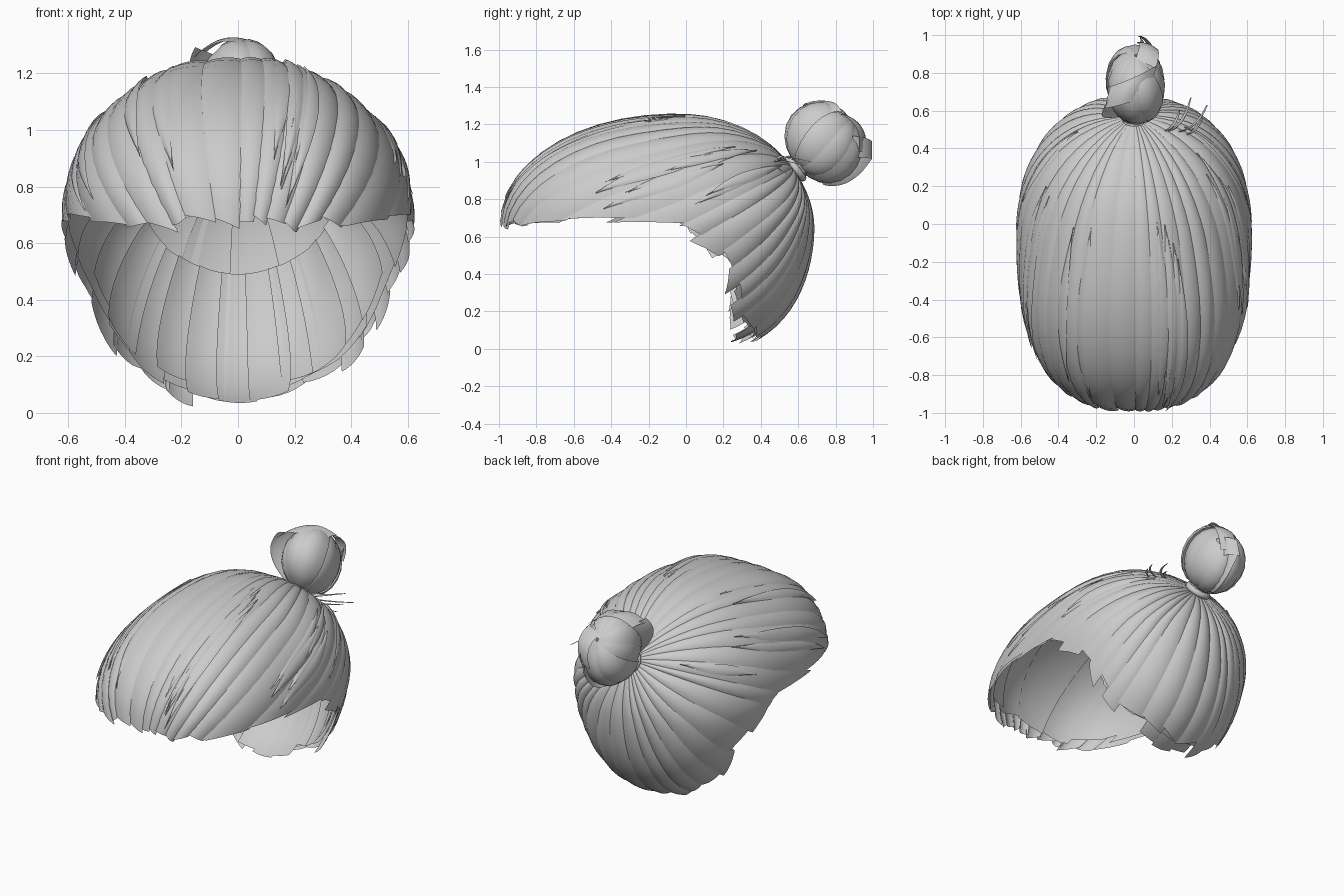
import bpy, bmesh, math, random
from mathutils import Vector

if "Cube" in bpy.data.objects:
    bpy.data.objects.remove(bpy.data.objects["Cube"])

random.seed(4)
R = random.uniform
C = Vector((0, -0.05, 0.65))                 # centre of the head form
K = Vector((0, 0.85, 0.526)).normalized()    # direction of the knot
X = Vector((1, 0, 0))
U = X.cross(K) * -1                          # from knot, over the crown, to the front
if U.z < 0:
    U = -U

# Hairline, front centre to nape, one side
HEM = [(0, -.97, .67), (.2, -.96, .65), (.38, -.86, .66), (.55, -.6, .69), (.62, -.2, .68),
       (.63, 0, .66), (.6, .13, .55), (.54, .22, .44), (.48, .25, .3), (.4, .28, .16),
       (.28, .33, .06), (.12, .36, -.01), (0, .36, -.03)]


def semi(v):
    return Vector((.622, .937 if v.y < 0 else .725, .6 if v.z > 0 else .69))


def surf(d, s=1.0):
    # point on the head form in unit direction d, fuller in plan at the front
    p = 2.06 + .4 * max(0, -d.z)
    m = 2.06 + (.5 if d.y < 0 else .1) * min(1, abs(d.y) * 3)
    flat = (abs(d.x) ** m + abs(d.y) ** m) ** (1 / m)
    k = (flat ** p + abs(d.z) ** p) ** (-1 / p) * s
    r = semi(d)
    q = C + Vector((d.x * r.x * (1 - .1 * max(0, -d.z)), d.y * r.y, d.z * r.z)) * k
    q.z = max(q.z, 0)
    return q


hem_polar = []
for h in HEM:
    v = Vector(h) - C
    r = semi(v)
    d = Vector((v.x / r.x, v.y / r.y, v.z / r.z)).normalized()
    hem_polar.append((abs(math.atan2(d.dot(X), d.dot(U))), math.acos(d.dot(K))))


def reach(az):
    # angular length of a lock leaving the knot at azimuth az
    az = abs((az + math.pi) % math.tau - math.pi)
    for (a0, l0), (a1, l1) in zip(hem_polar, hem_polar[1:]):
        if az <= a1:
            return l0 + (l1 - l0) * (az - a0) / (a1 - a0)
    return hem_polar[-1][1]


def direction(az, ang):
    return K * math.cos(ang) + (U * math.cos(az) + X * math.sin(az)) * math.sin(ang)


def add_grid(bm, fn, nu, nv):
    # sheet from fn(u in -1..1, t in 0..1)
    vs = [[bm.verts.new(fn(2 * i / nu - 1, j / nv)) for i in range(nu + 1)] for j in range(nv + 1)]
    for j in range(nv):
        for i in range(nu):
            bm.faces.new((vs[j][i], vs[j][i + 1], vs[j + 1][i + 1], vs[j + 1][i]))


def finish(bm, name):
    me = bpy.data.meshes.new(name)
    bm.to_mesh(me)
    bm.free()
    for p in me.polygons:
        p.use_smooth = True
    ob = bpy.data.objects.new(name, me)
    bpy.context.collection.objects.link(ob)
    return ob


def scalp_lock(bm, az, w, s, bulge, t0=.05, t1=1.0, thin=False, ragged=.03):
    slant, off, tilt = R(-.04, .04), R(-.006, .006), R(-.01, .01)
    end = t1 * (1 + R(-ragged, ragged * .6))

    def fn(u, t):
        wt = w * (math.sin(math.pi * min(max(t, .02), .98)) if thin else 1 - .12 * t ** 5)
        a = az + u * wt
        q = t0 + (end - t0) * t
        ang = reach(a) * q + slant * u * t ** 6
        grow = min(1, q * 3) * (1 - .45 * q ** 3)
        return surf(direction(a, ang), s + (off + bulge * (1 - u * u) + tilt * u) * grow)
    add_grid(bm, fn, 6, 18)


# Main locks sweeping from the knot to the hairline, uneven in width
bm = bmesh.new()
widths = [R(.65, 1.45) for _ in range(34)]
az = 0
for w in widths:
    w *= math.pi / sum(widths)
    az += w
    scalp_lock(bm, az, w * 1.3, .995, .023, ragged=.05 if math.cos(az) < -.15 else .015)
    az += w
finish(bm, "hair_locks")

# Smooth inner lining, wide overlapping sheets
bm = bmesh.new()
for i in range(15):
    scalp_lock(bm, math.tau * i / 15, .28, .968, .006, t0=.12, t1=.97, ragged=.02)
finish(bm, "inner_lining")

# Ragged under layer at the nape
bm = bmesh.new()
for i in range(11):
    az = math.pi + (i - 5) * .2
    scalp_lock(bm, az, .14, .935, .01, t0=.5, t1=R(.95, 1.06), ragged=.03)
finish(bm, "nape_under_layer")

# Thin surface strands
bm = bmesh.new()
for i in range(20):
    t0 = R(.25, .5)
    scalp_lock(bm, R(-1.6, 1.6), R(.04, .07), 1.014, .012, t0=t0, t1=min(.98, t0 + R(.35, .5)), thin=True)
finish(bm, "surface_strands")

# Gathered neck of the bun and hair tie
D = Vector((0, .8, .6)).normalized()
V = X.cross(D)
T = Vector((0, .575, .955))


def ring_pt(base, a, r):
    return base + (X * math.cos(a) + V * math.sin(a)) * r


bm = bmesh.new()
PROF = [(-.09, .12), (-.05, .085), (-.01, .065), (.03, .06), (.07, .085)]


def neck(u, t):
    h, r = PROF[round(t * 4)]
    a = u * math.pi
    return ring_pt(T + D * h, a, r * (1 + .06 * math.cos(a * 9)))


add_grid(bm, neck, 36, 4)
finish(bm, "bun_neck")
bpy.ops.mesh.primitive_torus_add(major_radius=.062, minor_radius=.02, major_segments=24,
                                 minor_segments=8, location=T + D * .015,
                                 rotation=D.to_track_quat('Z', 'Y').to_euler())
tie = bpy.context.object
tie.name = "hair_tie"
bpy.ops.object.shade_smooth()

# Bun: overlapping gores from the tie to the far pole
B = Vector((.01, .74, 1.1))
bm = bmesh.new()
G = 9
for i in range(G):
    a0, off, twist = math.tau * i / G, R(-.08, .05), .6

    def gore(u, t):
        a = a0 + u * math.pi / G * 1.35 + twist * t
        th = math.pi * (.04 + .95 * t)
        k = 1 + off * math.sin(th) + .06 * (1 - u * u) * math.sin(th)
        rad = math.sin(th) ** .9
        return B - D * math.cos(th) * .19 * k + (X * math.cos(a) * .158 + V * math.sin(a) * .215) * rad * k
    add_grid(bm, gore, 4, 10)
finish(bm, "bun")


def bezier(pts, t):
    a, b, c = map(Vector, pts)
    return a * (1 - t) ** 2 + b * 2 * t * (1 - t) + c * t * t


def strand(bm, pts, side, w0, w1, arch=0.0):
    side = Vector(side).normalized()
    out = (Vector(pts[1]) - B).normalized()

    def fn(u, t):
        return bezier(pts, t) + side * u * (w0 + (w1 - w0) * t) + out * arch * (1 - u * u)
    add_grid(bm, fn, 4, 10)


# Folded loops and loose ends hugging the bun
bm = bmesh.new()
strand(bm, [(-.03, .6, 1.0), (-.2, .57, 1.17), (-.12, .67, 1.28)], (.5, .8, -.2), .03, .06, .015)
strand(bm, [(-.14, .67, 1.26), (-.02, .7, 1.375), (.1, .76, 1.26)], (.2, .8, .05), .06, .08, .01)
strand(bm, [(.06, .84, 1.25), (.1, .97, 1.2), (.06, .94, 1.05)], (.8, -.3, .1), .06, .05, .01)
strand(bm, [(.02, .72, .9), (.06, .86, .88), (.05, .96, 1.06)], (.3, -.5, .8), .03, .06, .01)
strand(bm, [(.1, .89, 1.08), (.09, .97, 1.08), (.03, .995, 1.06)], (.2, 0, .9), .06, .05)
finish(bm, "bun_loops")

# Stray wisps beside the knot
bm = bmesh.new()
for m, tip in (((.24, .42, 1.06), (.3, .67, 1.0)), ((.3, .42, 1.04), (.385, .63, .98)),
               ((.3, .4, 1.02), (.36, .56, .99)), ((.2, .44, 1.07), (.24, .6, 1.0)),
               ((.34, .44, .99), (.33, .54, .94))):
    strand(bm, [(.07, .52, .98), m, tip], (.8, .3, -.2), .035, .003, .006)
finish(bm, "stray_wisps")
